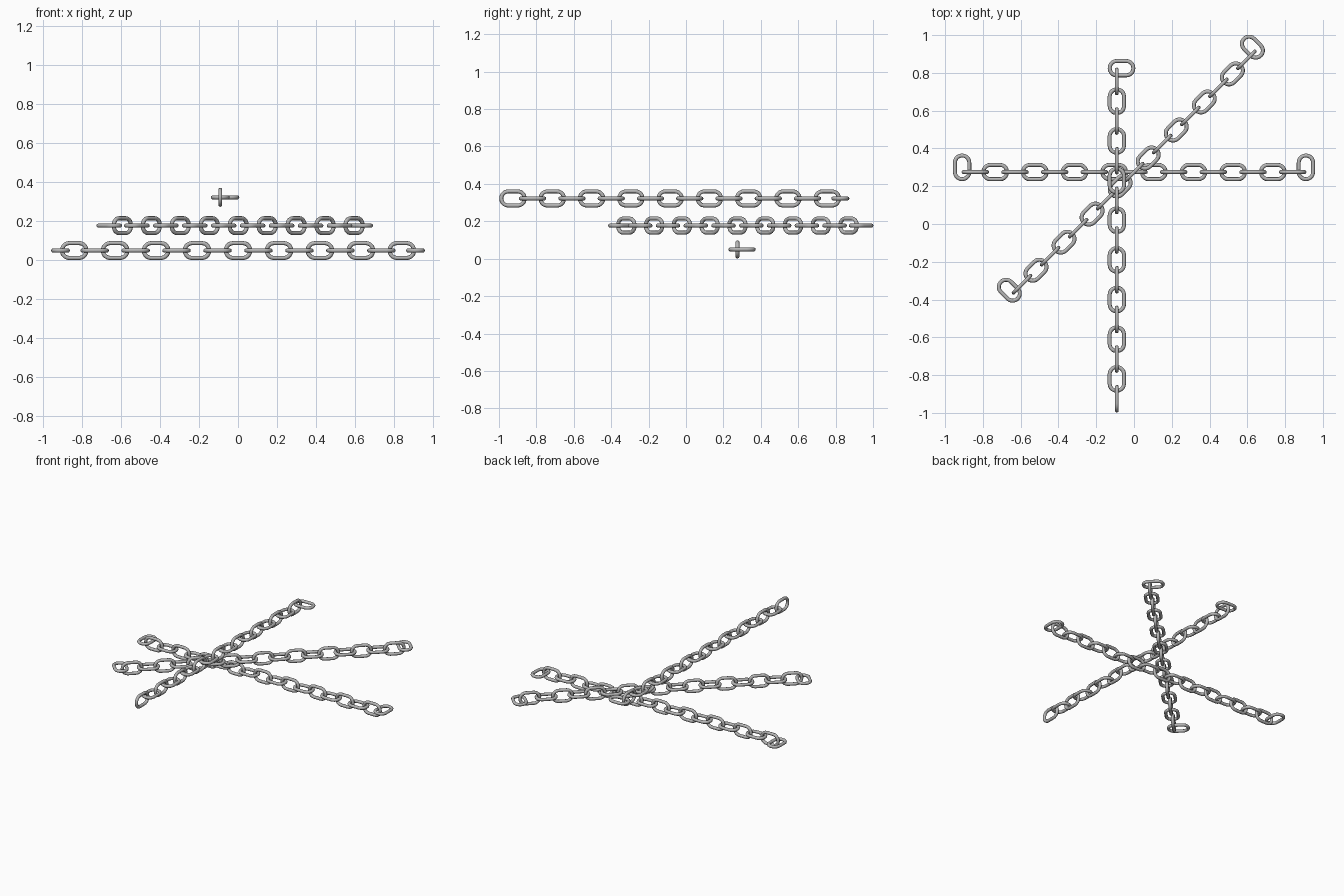
import bpy
import bmesh
from math import cos, sin, pi, radians
from mathutils import Matrix, Vector

if "Cube" in bpy.data.objects:
    bpy.data.objects.remove(bpy.data.objects["Cube"], do_unlink=True)

WIRE = 0.0105              # wire radius
LENGTH, WIDTH = 0.146, 0.097
STEP = 0.105               # distance between neighbouring links
CORNER = 0.037             # bend radius of the wire centreline
BEND, SIDES = 5, 10        # segments per bend, sides of the wire

steel = bpy.data.materials.new("steel_grey")
steel.use_nodes = True
grey = (0.47, 0.47, 0.47, 1)
steel.diffuse_color = grey
steel.node_tree.nodes["Principled BSDF"].inputs["Base Color"].default_value = grey


def make_link_mesh():
    """Round wire swept along a rounded outline lying in the XY plane."""
    bm = bmesh.new()
    hx = LENGTH / 2 - WIRE - CORNER
    hy = WIDTH / 2 - WIRE - CORNER
    rings = []
    for q, (sx, sy) in enumerate([(1, 1), (-1, 1), (-1, -1), (1, -1)]):
        for i in range(BEND + 1):
            a = (q + i / BEND) * pi / 2
            out = Vector((cos(a), sin(a), 0))
            mid = Vector((sx * hx, sy * hy, 0)) + out * CORNER
            ring = []
            for k in range(SIDES):
                t = 2 * pi * k / SIDES
                ring.append(bm.verts.new(mid + out * WIRE * cos(t) + Vector((0, 0, WIRE * sin(t)))))
            rings.append(ring)
    for i, ring in enumerate(rings):
        nxt = rings[(i + 1) % len(rings)]
        for k in range(SIDES):
            m = (k + 1) % SIDES
            bm.faces.new((ring[k], nxt[k], nxt[m], ring[m]))
    bmesh.ops.recalc_face_normals(bm, faces=bm.faces)
    for f in bm.faces:
        f.smooth = True
    mesh = bpy.data.meshes.new("chain_link")
    bm.to_mesh(mesh)
    bm.free()
    mesh.materials.append(steel)
    return mesh


link_mesh = make_link_mesh()


def add_link(name, matrix):
    ob = bpy.data.objects.new(name, link_mesh)
    bpy.context.collection.objects.link(ob)
    ob.matrix_world = matrix


def add_chain(name, centre, angle, ends):
    base = Matrix.Translation(centre) @ Matrix.Rotation(radians(angle), 4, 'Z')
    # Alternating upright and flat links
    for i in range(-8, 9):
        upright = i % 2 == 0
        turn = Matrix.Rotation(pi / 2 if upright else 0, 4, 'X')
        kind = "upright" if upright else "flat"
        add_link(f"{name}_{kind}_link", base @ Matrix.Translation((i * STEP, 0, 0)) @ turn)
    # Flat links hanging crosswise at the ends
    for side in ends:
        place = Matrix.Translation((side * (8 * STEP + 0.07), 0.025, 0))
        add_link(f"{name}_end_link", base @ place @ Matrix.Rotation(pi / 2, 4, 'Z'))


add_chain("lower_chain", (0, 0.275, 0.0495), 0, (-1, 1))
add_chain("middle_chain", (0.001, 0.275, 0.177), 45, (-1, 1))
add_chain("upper_chain", (-0.091, -0.085, 0.322), -90, (-1,))
